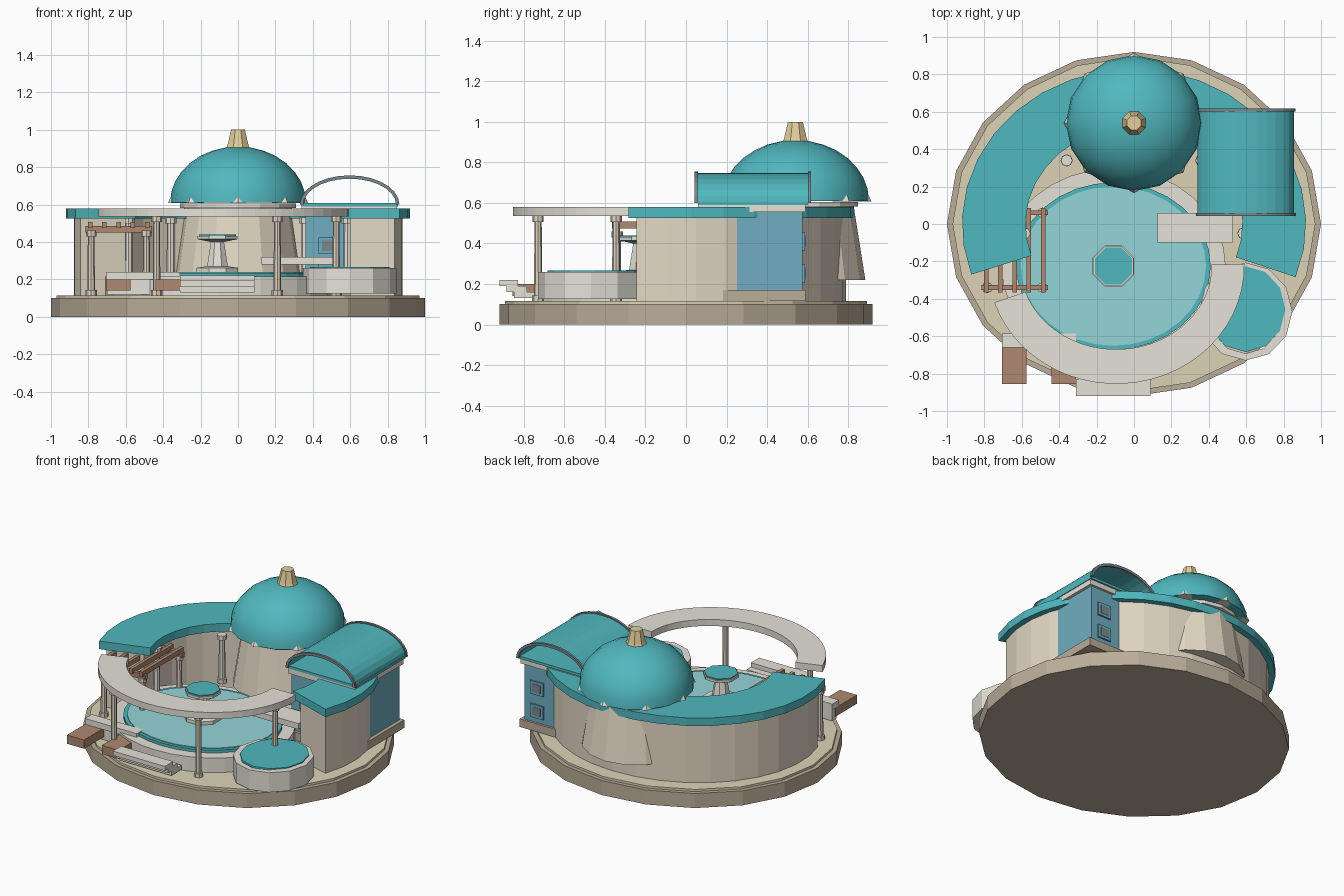
import bpy, bmesh, math
from math import cos, sin, pi, radians

if "Cube" in bpy.data.objects:
    bpy.data.objects.remove(bpy.data.objects["Cube"])

COL = {"cream": (.78, .76, .68), "sand": (.72, .65, .47), "tan": (.76, .68, .55),
       "earth": (.5, .42, .32), "teal": (.08, .48, .52), "water": (.3, .67, .7),
       "blue": (.16, .42, .54), "wood": (.42, .25, .16), "gold": (.76, .62, .33),
       "metal": (.2, .25, .27)}
MATS = {}
for n, c in COL.items():
    MATS[n] = bpy.data.materials.new(n)
    MATS[n].diffuse_color = (*c, 1)


def finish(bm, name, mat):
    bmesh.ops.recalc_face_normals(bm, faces=bm.faces)
    me = bpy.data.meshes.new(name)
    bm.to_mesh(me)
    bm.free()
    ob = bpy.data.objects.new(name, me)
    bpy.context.collection.objects.link(ob)
    me.materials.append(MATS[mat])
    return ob


def box(name, mat, x0, x1, y0, y1, z0, z1):
    bm = bmesh.new()
    bmesh.ops.create_cube(bm, size=1)
    for v in bm.verts:
        v.co = ((x0 + x1) / 2 + v.co.x * (x1 - x0), (y0 + y1) / 2 + v.co.y * (y1 - y0),
                (z0 + z1) / 2 + v.co.z * (z1 - z0))
    return finish(bm, name, mat)


def lathe(name, mat, cx, cy, profile, sides, sy=1.0, off=0.0):
    """Closed solid from (radius, z) pairs; sy squashes it along y."""
    bm = bmesh.new()
    rings = []
    for r, z in profile:
        rings.append([bm.verts.new((cx + r * cos(2 * pi * i / sides + off),
                                    cy + sy * r * sin(2 * pi * i / sides + off), z))
                      for i in range(sides)])
    for a, b in zip(rings, rings[1:]):
        for i in range(sides):
            j = (i + 1) % sides
            bm.faces.new((a[i], a[j], b[j], b[i]))
    bm.faces.new(rings[0])
    bm.faces.new(rings[-1])
    return finish(bm, name, mat)


def arc(name, mat, cx, cy, outer, inner, a0, a1, z0, z1, n):
    """Curved slab between two ellipses."""
    bm = bmesh.new()
    full = abs(a1 - a0) >= 360
    secs = []
    for i in range(n if full else n + 1):
        t = radians(a0 + (a1 - a0) * i / n)
        secs.append([bm.verts.new((cx + r[0] * cos(t), cy + r[1] * sin(t), z))
                     for r, z in ((outer, z0), (outer, z1), (inner, z1), (inner, z0))])
    for a, b in zip(secs, secs[1:] + (secs[:1] if full else [])):
        for k in range(4):
            m = (k + 1) % 4
            bm.faces.new((a[k], b[k], b[m], a[m]))
    if not full:
        bm.faces.new(secs[0])
        bm.faces.new(secs[-1])
    return finish(bm, name, mat)


def column(name, mat, x, y, z0, z1, r=.02):
    lathe(name, mat, x, y, [(r * 1.5, z0), (r * 1.5, z0 + .03), (r, z0 + .03), (r * .9, z1 - .03),
                            (r * 1.4, z1 - .03), (r * 1.4, z1)], 8)


# Ground disc
lathe("base", "earth", 0, 0, [(1, 0), (1, .10)], 20, .92)
lathe("sand_floor", "sand", 0, 0, [(.97, .10), (.97, .115)], 20, .92)

# Curved building and its roof
arc("curved_wall", "tan", 0, 0, (.88, .79), (.63, .56), -18, 197, .11, .53, 20)
arc("curved_roof", "teal", 0, 0, (.92, .83), (.58, .52), -20, 199, .525, .58, 20)

# Domed tower
lathe("tower_drum", "tan", 0, .54, [(.345, .22), (.285, .60)], 16)
lathe("tower_cornice", "cream", 0, .54, [(.31, .582), (.31, .605)], 16)
dome = lathe("dome", "teal", 0, .54,
             [(.363 * cos(t * pi / 16), .61 + .30 * sin(t * pi / 16)) for t in range(8)]
             + [(.005, .91)], 16)
dome.data.polygons.foreach_set("use_smooth", [len(p.vertices) == 4 for p in dome.data.polygons])
lathe("finial", "gold", 0, .54, [(.07, .895), (.06, .92), (.04, 1.0)], 8, 1, pi / 8)
for i in range(8):
    t = i * pi / 4
    lathe("dome_petal", "cream", .325 * cos(t), .54 + .325 * sin(t),
          [(.05, .607), (.035, .64)], 6, 1, t)

# Blue pavilion with vaulted roof
box("pavilion_plinth", "earth", .34, .855, .05, .59, .115, .17)
box("pavilion_body", "blue", .36, .83, .07, .575, .17, .555)
box("pavilion_cornice", "cream", .34, .85, .06, .59, .555, .59)
box("vault_sill", "teal", .34, .855, .06, .60, .59, .608)
for x, y, z in ((.48, .07, .38), (.48, .07, .24), (.73, .575, .41), (.73, .575, .25)):
    box("window_frame", "blue", x - .05, x + .05, y - .012, y + .012, z - .045, z + .045)
    box("window_pane", "metal", x - .03, x + .03, y - .014, y + .014, z - .028, z + .028)


def vault(name, mat, y0, y1, ro, ri, n=14):
    bm = bmesh.new()
    secs = []
    for i in range(n + 1):
        t = pi * i / n
        secs.append([bm.verts.new((.597 + (.258 + d) * cos(t), y, .60 + (.148 + d) * sin(t)))
                     for d, y in ((ro, y0), (ro, y1), (ri, y1), (ri, y0))])
    for a, b in zip(secs, secs[1:]):
        for k in range(4):
            bm.faces.new((a[k], b[k], b[(k + 1) % 4], a[(k + 1) % 4]))
    bm.faces.new(secs[0])
    bm.faces.new(secs[-1])
    return finish(bm, name, mat)


vault("vault_roof", "teal", .05, .61, 0, -.006)
for y in (.05, .61):
    vault("vault_arch", "metal", y - .008, y + .008, .008, -.01)

# Main pool
CX, CY = -.11, -.225
lathe("pool_basin", "cream", CX, CY, [(.60, .112), (.60, .215)], 32, .87)
lathe("pool_rim", "teal", CX, CY, [(.52, .20), (.52, .234)], 32, .86)
lathe("pool_water", "water", CX, CY, [(.495, .20), (.495, .239)], 32, .86)

# Fountain
lathe("fountain_foot", "cream", CX, CY, [(.12, .235), (.12, .262), (.06, .27), (.035, .42)], 8, 1, pi / 8)
lathe("fountain_bowl", "cream", CX, CY, [(.04, .40), (.115, .415), (.115, .432)], 8, 1, pi / 8)
lathe("fountain_water", "teal", CX, CY, [(.105, .41), (.108, .44)], 8, 1, pi / 8)

# Ring canopy with its columns
arc("ring_canopy", "cream", -.095, -.225, (.685, .63), (.51, .445), 198, 361, .535, .58, 26)
for x, y in ((-.435, -.73), (.21, -.73), (.525, -.345)):
    column("canopy_column", "tan", x, y, .112, .537)
for s in (-1, 1):
    column("wall_column", "cream", s * .585, -.05, .2, .53, .022)
    column("wall_column", "cream", s * .36, .34, .2, .53, .022)

# Pergola
for x in (-.785, -.49):
    for y in (-.34, .06):
        column("pergola_post", "tan", x, y, .112, .46)
for y in (-.34, .06):
    box("pergola_beam", "wood", -.815, -.46, y - .013, y + .013, .45, .485)
for i in range(5):
    x = -.79 + i * .076
    box("pergola_slat", "wood", x - .012, x + .012, -.365, .085, .475, .508)

# Side pool
arc("side_pool_wall", "cream", .597, -.468, (.25, .262), (.2, .225), 0, 360, .125, .26, 12)
lathe("side_pool_water", "teal", .597, -.455, [(.212, .125), (.212, .267)], 12, 1.08)

# Bridge slab
box("bridge_slab", "cream", .125, .53, -.1, .058, .28, .32)

# Entrance steps
for i in range(3):
    box("front_step", "cream", -.31, .087, -.92 + i * .035, -.83 + i * .045,
        .19 - i * .03, .22 - i * .03)

# Side deck with two wooden ramps
box("deck_slab", "cream", -.705, -.31, -.66, -.585, .2, .24)
box("deck_support", "cream", -.70, -.32, -.64, -.59, .12, .2)
box("wood_ramp_left", "wood", -.705, -.575, -.855, -.62, .14, .2)
box("wood_ramp_right", "wood", -.44, -.31, -.855, -.62, .14, .2)

for m in bpy.data.materials:
    if m.users and not m.is_grease_pencil:
        m.use_nodes = True
        m.node_tree.nodes["Principled BSDF"].inputs["Base Color"].default_value = m.diffuse_color
